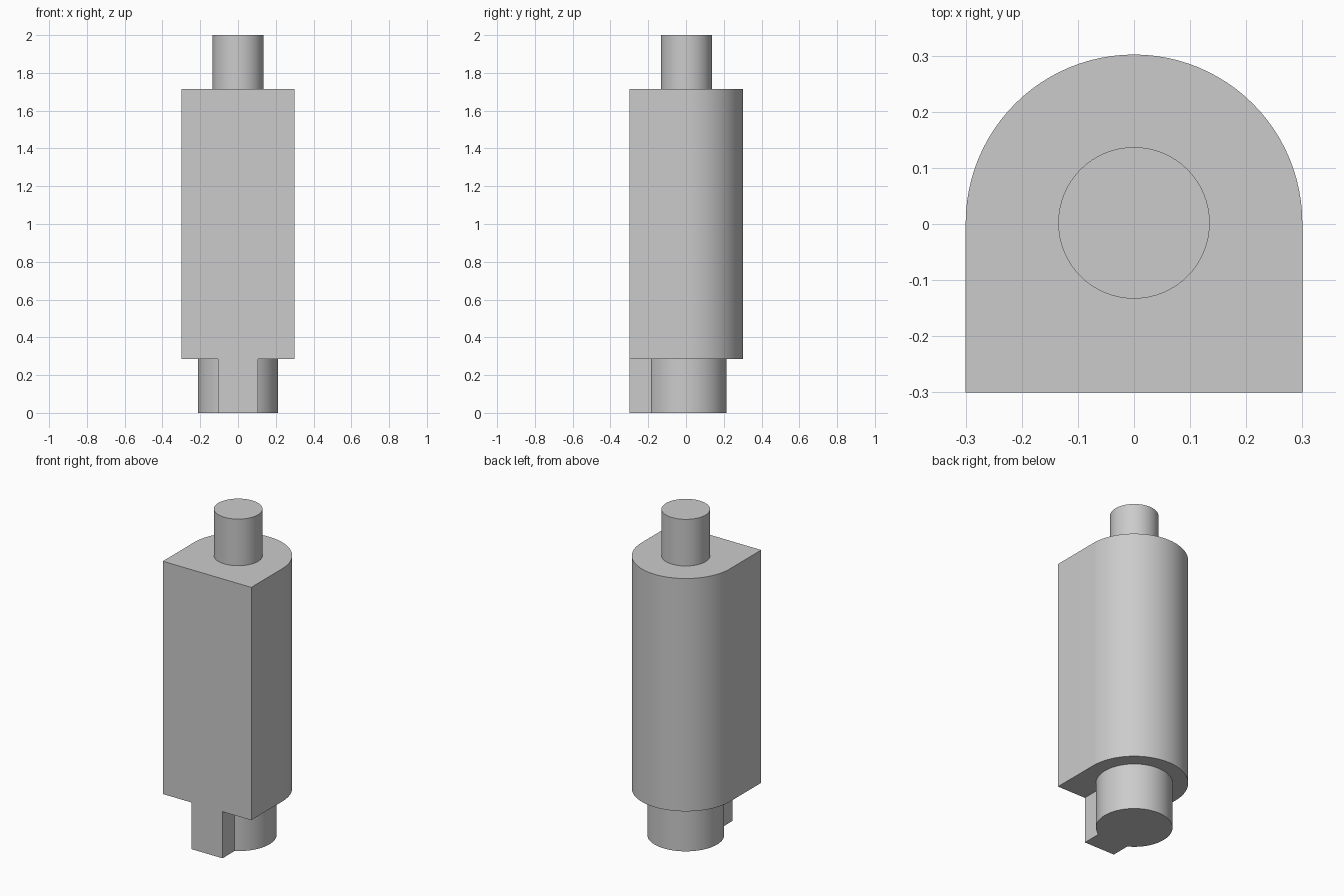
import bpy
import bmesh
from math import asin, cos, pi, sin, radians

cube = bpy.data.objects.get("Cube")
if cube:
    bpy.data.objects.remove(cube, do_unlink=True)

AXIS_Y = 0.002     # shared axis of all round parts
FRONT_Y = -0.30    # flat front plane
BODY_R, FOOT_R, PIN_R = 0.30, 0.213, 0.135
KEY_HALF = 0.105
FOOT_TOP, BODY_TOP, PIN_TOP = 0.286, 1.714, 2.0

grey = bpy.data.materials.new("plain grey")
grey.use_nodes = True
grey.diffuse_color = (0.6, 0.6, 0.6, 1)
grey.node_tree.nodes["Principled BSDF"].inputs["Base Color"].default_value = grey.diffuse_color


def arc(radius, start, end, steps):
    """Points along an arc around the shared axis."""
    angles = [start + (end - start) * i / steps for i in range(steps + 1)]
    return [(radius * cos(a), AXIS_Y + radius * sin(a)) for a in angles]


def extrude_profile(name, points, bottom, top):
    """Solid prism from a counter-clockwise outline."""
    bm = bmesh.new()
    face = bm.faces.new([bm.verts.new((x, y, bottom)) for x, y in points])
    result = bmesh.ops.extrude_face_region(bm, geom=[face])
    raised = [v for v in result["geom"] if isinstance(v, bmesh.types.BMVert)]
    bmesh.ops.translate(bm, verts=raised, vec=(0, 0, top - bottom))
    bmesh.ops.recalc_face_normals(bm, faces=bm.faces)
    mesh = bpy.data.meshes.new(name)
    bm.to_mesh(mesh)
    bm.free()
    mesh.materials.append(grey)
    obj = bpy.data.objects.new(name, mesh)
    bpy.context.collection.objects.link(obj)
    bpy.ops.object.select_all(action="DESELECT")
    obj.select_set(True)
    bpy.context.view_layer.objects.active = obj
    bpy.ops.object.shade_smooth_by_angle(angle=radians(30))
    return obj


# Main body: square front, half-round back
body = arc(BODY_R, 0, pi, 48) + [(-BODY_R, FRONT_Y), (BODY_R, FRONT_Y)]
extrude_profile("body", body, FOOT_TOP, BODY_TOP)

# Round foot with a square key running to the front plane
gap = asin(KEY_HALF / FOOT_R)
foot = arc(FOOT_R, -pi / 2 + gap, 3 * pi / 2 - gap, 72)
foot += [(-KEY_HALF, FRONT_Y), (KEY_HALF, FRONT_Y)]
extrude_profile("keyed_foot", foot, 0, FOOT_TOP)

# Round pin on top
extrude_profile("top_pin", arc(PIN_R, 0, 2 * pi, 64)[:-1], BODY_TOP, PIN_TOP)
